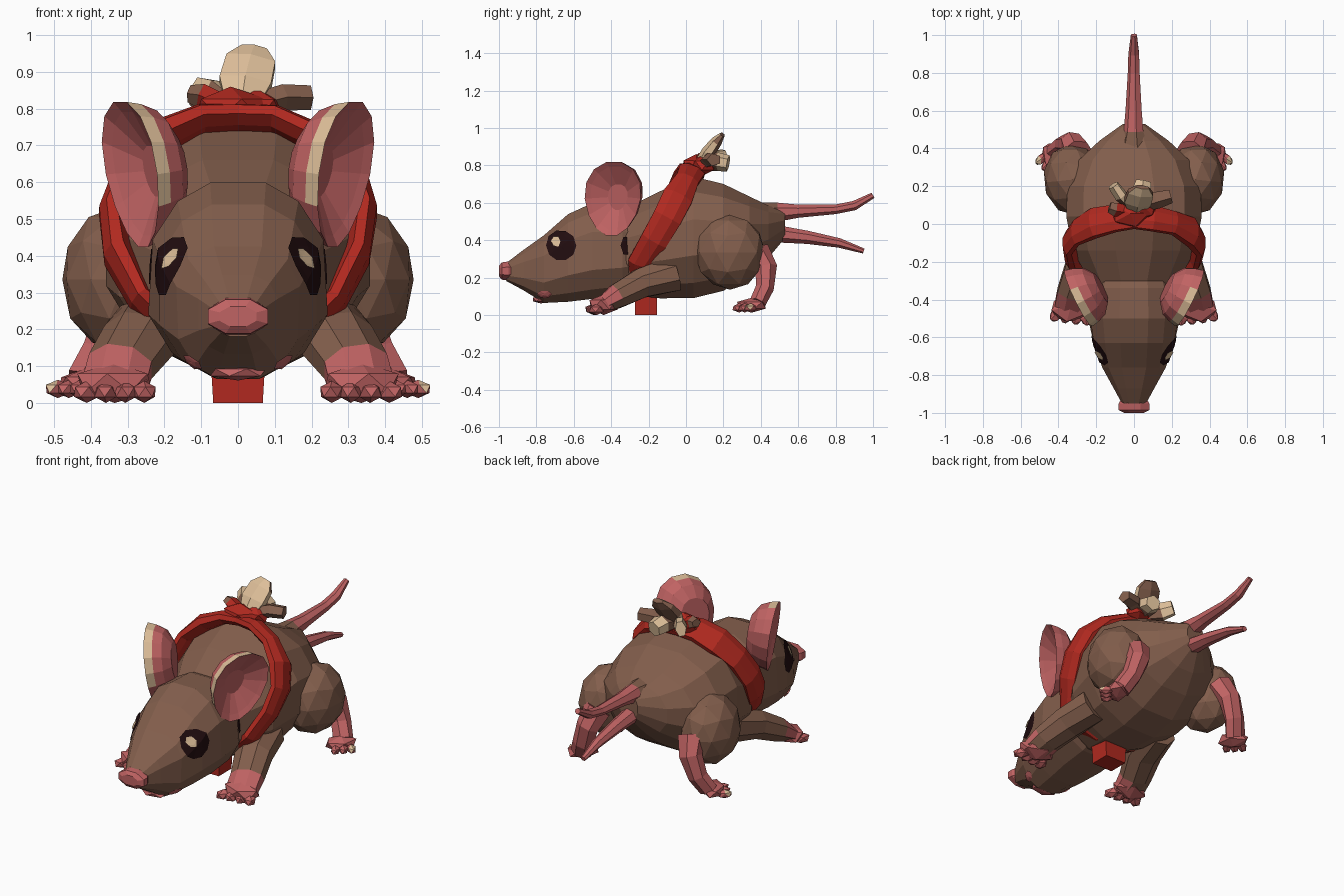
import bpy, bmesh, math, random
from mathutils import Vector, Matrix
from mathutils.bvhtree import BVHTree

if "Cube" in bpy.data.objects:
    bpy.data.objects.remove(bpy.data.objects["Cube"])

random.seed(4)
COLOURS = {"brown_fur": (0.225, 0.112, 0.072), "pink_skin": (0.53, 0.125, 0.125),
           "red_cloth": (0.44, 0.022, 0.014), "cream": (0.73, 0.52, 0.32),
           "dark_eye": (0.016, 0.004, 0.005)}
MATS = {}
for key, c in COLOURS.items():
    MATS[key] = bpy.data.materials.new(key)
    MATS[key].diffuse_color = (*c, 1)
FUR, PINK, RED, CREAM, DARK = COLOURS


def finish(name, bm, mats, rule=None):
    """Turn a bmesh into a flat shaded object; rule picks a material by face centre."""
    bmesh.ops.recalc_face_normals(bm, faces=bm.faces)
    if rule:
        for f in bm.faces:
            f.material_index = int(rule(f.calc_center_median()))
    me = bpy.data.meshes.new(name)
    bm.to_mesh(me)
    bm.free()
    for m in mats:
        me.materials.append(MATS[m])
    ob = bpy.data.objects.new(name, me)
    bpy.context.collection.objects.link(ob)
    return ob


def mirror(ob):
    """Copy a right-hand part to the left."""
    me = ob.data.copy()
    me.transform(Matrix.Scale(-1, 4, (1, 0, 0)))
    me.flip_normals()
    new = bpy.data.objects.new(ob.name.replace("right", "left"), me)
    bpy.context.collection.objects.link(new)


def tube(name, rings, n, mats, hint=(1, 0, 0), rule=None, tangent=None,
         closed=False, power=1.0):
    """Loft elliptical rings (x, y, z, a, b); a lies along the hint direction."""
    bm = bmesh.new()
    P = [Vector(r[:3]) for r in rings]
    loops, k = [], len(P)
    for i, r in enumerate(rings):
        if tangent:
            t = Vector(tangent)
        elif closed:
            t = P[(i + 1) % k] - P[i - 1]
        else:
            t = P[min(i + 1, k - 1)] - P[max(i - 1, 0)]
        t.normalize()
        h = Vector(hint)
        h = (h - t * h.dot(t)).normalized()
        w = h.cross(t)
        loop = []
        for j in range(n):
            a = 2 * math.pi * (j + 0.5) / n
            c, s = math.cos(a), math.sin(a)
            c = math.copysign(abs(c) ** power, c)
            s = math.copysign(abs(s) ** power, s)
            loop.append(bm.verts.new(P[i] + h * c * r[3] + w * s * r[4]))
        loops.append(loop)
    for i in range(k if closed else k - 1):
        A, B = loops[i], loops[(i + 1) % k]
        for j in range(n):
            bm.faces.new((A[j], A[(j + 1) % n], B[(j + 1) % n], B[j]))
    if not closed:
        bm.faces.new(loops[0])
        bm.faces.new(loops[-1])
    return finish(name, bm, mats, rule)


def blob(name, parts, mats, sub=1, rule=None):
    """Faceted ellipsoids: (centre, radii, turn about z)."""
    bm = bmesh.new()
    for c, r, turn in parts:
        m = Matrix.Translation(c) @ Matrix.Rotation(turn, 4, "Z") @ Matrix.Diagonal((*r, 1))
        bmesh.ops.create_icosphere(bm, subdivisions=sub, radius=1, matrix=m)
    return finish(name, bm, mats, rule)


def profile(rows):
    """Rows of (y, bottom, top, half width) to rings."""
    return [(0, y, (lo + hi) / 2, w, (hi - lo) / 2) for y, lo, hi, w in rows]


# Body and head
tube("body", profile([(-0.45, .16, .50, .17), (-0.3, .10, .59, .245), (-0.14, .08, .67, .335),
                      (0.04, .08, .75, .37), (0.2, .12, .71, .365), (0.34, .21, .64, .30),
                      (0.44, .30, .59, .19), (0.53, .41, .56, .06)]),
     12, [FUR], tangent=(0, 1, 0), power=0.92)
head = tube("head", profile([(-0.96, .18, .28, .06), (-0.87, .13, .35, .11), (-0.76, .06, .43, .172),
                             (-0.63, .065, .545, .218), (-0.5, .08, .605, .25),
                             (-0.34, .10, .60, .245), (-0.22, .15, .56, .19)]),
            12, [FUR], hint=(-1, 0, 0), tangent=(0, -1, 0), power=0.7)
# Narrow the top and the chin of the head
for v in head.data.vertices:
    v.co.x *= 1 - 1.1 * max(0, v.co.z - 0.40) - 1.3 * max(0, .2 - v.co.z)

# Nose and lip
tube("nose", [(0, -1.0, .235, .055, .03), (0, -.985, .235, .088, .05), (0, -.95, .235, .088, .055),
              (0, -.91, .24, .06, .045)], 8, [PINK], tangent=(0, 1, 0))
blob("lower_lip", [((0, -.775, .083), (.085, .05, .022), 0)], [PINK])


# Eyes and mouth corners: thin plates laid on the side of the head
def plate(name, y, z, ry, rz, lift, mat, n=10):
    tree = BVHTree.FromPolygons([v.co for v in head.data.vertices],
                                [p.vertices for p in head.data.polygons])
    bm = bmesh.new()

    def put(py, pz):
        hit, nor = tree.ray_cast(Vector((1, py, pz)), Vector((-1, 0, 0)))[:2]
        return bm.verts.new(hit + nor * lift)
    mid, last = put(y, z), None
    for f in (0.35, 0.7, 1.0):
        ring = [put(y + f * ry * math.cos(a), z + f * rz * math.sin(a))
                for a in (2 * math.pi * i / n for i in range(n))]
        for i in range(n):
            j = (i + 1) % n
            bm.faces.new((last[i], ring[i], ring[j], last[j]) if last else (mid, ring[i], ring[j]))
        last = ring
    ob = finish(name, bm, [mat])
    if sum(p.normal.x for p in ob.data.polygons) < 0:
        ob.data.flip_normals()
    mirror(ob)


plate("right_eye", -.665, .37, .08, .08, .007, DARK)
plate("right_eye_glint", -.69, .39, .026, .028, .013, CREAM, 6)
plate("right_mouth_corner", -.755, .115, .04, .02, .007, PINK, 6)
plate("right_neck_patch", -.325, .37, .025, .055, .009, DARK, 6)

# Ears: deep cups with a cream front rim
U = Vector((.42, .90, 0)).normalized()
V = Vector((.16, .03, 1)).normalized()
N = U.cross(V).normalized()
C = Vector((.285, -.39, .622))
bm = bmesh.new()
ear_rings = []
n = 14
for f, d in ((0.35, -.06), (0.85, -.012), (1.0, .005), (0.94, -.038), (0.82, -.085), (0.5, -.125)):
    ring = []
    for i in range(n):
        a = 2 * math.pi * i / n
        u, v = math.cos(a), math.sin(a)
        ring.append(bm.verts.new(C + U * f * .165 * u * (1 + .15 * v) + V * f * .205 * v + N * d))
    ear_rings.append(ring)
for k, (A, B) in enumerate(zip(ear_rings, ear_rings[1:])):
    for i in range(n):
        j = (i + 1) % n
        f = bm.faces.new((A[i], A[j], B[j], B[i]))
        p = f.calc_center_median() - C
        f.material_index = int(k == 2 and p.dot(U) < .08 and p.dot(V) > -.11)
bm.faces.new(ear_rings[0])
bm.faces.new(ear_rings[-1])
mirror(finish("right_ear", bm, [PINK, CREAM]))

# Front legs and paws
mirror(tube("right_front_leg", [(.23, -.06, .22, .10, .10), (.27, -.24, .17, .105, .085),
                                (.32, -.37, .10, .095, .07), (.335, -.45, .05, .095, .045)],
            8, [FUR, PINK], rule=lambda c: c.y < -.39))
mirror(blob("right_front_paw", [((.335, -.44, .055), (.115, .085, .055), -.15)] +
            [((.255 + .052 * i, -.495 + .006 * i, .03), (.034, .05, .03), .3 * i - .3)
             for i in range(4)], [PINK]))

# Hind legs and feet
mirror(blob("right_thigh", [((.325, .235, .335), (.155, .19, .20), -.1)], [FUR], 2))
mirror(tube("right_shin", [(.30, .38, .34, .08, .07), (.33, .43, .25, .065, .06),
                           (.37, .42, .14, .058, .05), (.41, .38, .06, .06, .045)], 7, [PINK]))
mirror(blob("right_hind_foot", [((.42, .35, .052), (.065, .095, .04), -.6)] +
            [((.43 + .03 * i, .285 + .03 * i, .038), (.026, .045, .025), .5 + .15 * i)
             for i in range(3)],
            [PINK, CREAM], rule=lambda c: c.x > .49 and c.z > .035))

# Forked tail, furry at its root
fur_root = lambda c: c.y > .5
tube("upper_tail", [(0, .38, .545, .09, .06), (0, .49, .55, .055, .052), (0, .60, .555, .045, .036),
                    (0, .80, .565, .033, .026), (0, .90, .585, .03, .026), (0, 1.0, .64, .017, .016)],
     7, [FUR, PINK], rule=fur_root)
tube("lower_tail", [(0, .42, .45, .07, .07), (0, .52, .43, .05, .045), (0, .65, .415, .042, .036),
                    (0, .82, .385, .03, .026), (0, .95, .342, .016, .014)],
     7, [FUR, PINK], rule=fur_root)

# Scarf: a rumpled band slung round the body, its underside sunk into the fur
half = [(0, .04, .775), (.10, .03, .77), (.21, .005, .72), (.305, -.045, .63), (.345, -.10, .52),
        (.325, -.17, .40), (.265, -.245, .28), (.17, -.23, .19), (.09, -.21, .15), (0, -.21, .14)]
loop = half + [(-x, y, z) for x, y, z in half[-2:0:-1]]
tube("scarf_band", [(*p, .078 + random.uniform(-.012, .012), .042 + random.uniform(-.01, .008))
                    for p in loop], 8, [RED], hint=(0, -.93, .36), closed=True)
tube("scarf_end", [(0, -.215, .13, .09, .075), (0, -.215, .07, .085, .07), (0, -.215, 0, .08, .07)],
     4, [RED], power=.5)

# Knot with its flaps
blob("scarf_knot", [((-.02, .055, .80), (.11, .08, .06), 0), ((.05, .09, .80), (.08, .07, .055), .5)],
     [RED])
tube("upright_flap", [(.01, .08, .80, .05, .04), (.02, .12, .87, .082, .038),
                      (.035, .165, .93, .078, .03), (.045, .195, .965, .04, .014)],
     6, [CREAM, FUR], rule=lambda c: c.y - .13 > .62 * (c.z - .885) + .004)
tube("left_flap", [(-.02, .10, .81, .035, .03), (-.07, .15, .83, .055, .035),
                   (-.11, .205, .845, .045, .03)],
     6, [FUR, CREAM], hint=(.6, -.6, .5), rule=lambda c: c.y > .17 or c.z > .84)
tube("right_flap", [(.05, .10, .81, .035, .035), (.12, .13, .83, .05, .038),
                    (.195, .15, .83, .04, .035)], 5, [FUR], hint=(0, 1, 0))
tube("rear_flap", [(.03, .10, .81, .05, .04), (.04, .17, .82, .06, .05), (.05, .225, .81, .045, .045)],
     6, [FUR, CREAM], rule=lambda c: c.y > .18)
tube("side_flap", [(-.04, .07, .81, .035, .03), (-.10, .08, .835, .04, .035), (-.13, .09, .84, .03, .025)],
     5, [RED, FUR], hint=(0, 1, 0), rule=lambda c: c.x < -.09)

for m in bpy.data.materials:
    if m.users and not m.is_grease_pencil:
        m.use_nodes = True
        m.node_tree.nodes["Principled BSDF"].inputs["Base Color"].default_value = m.diffuse_color
